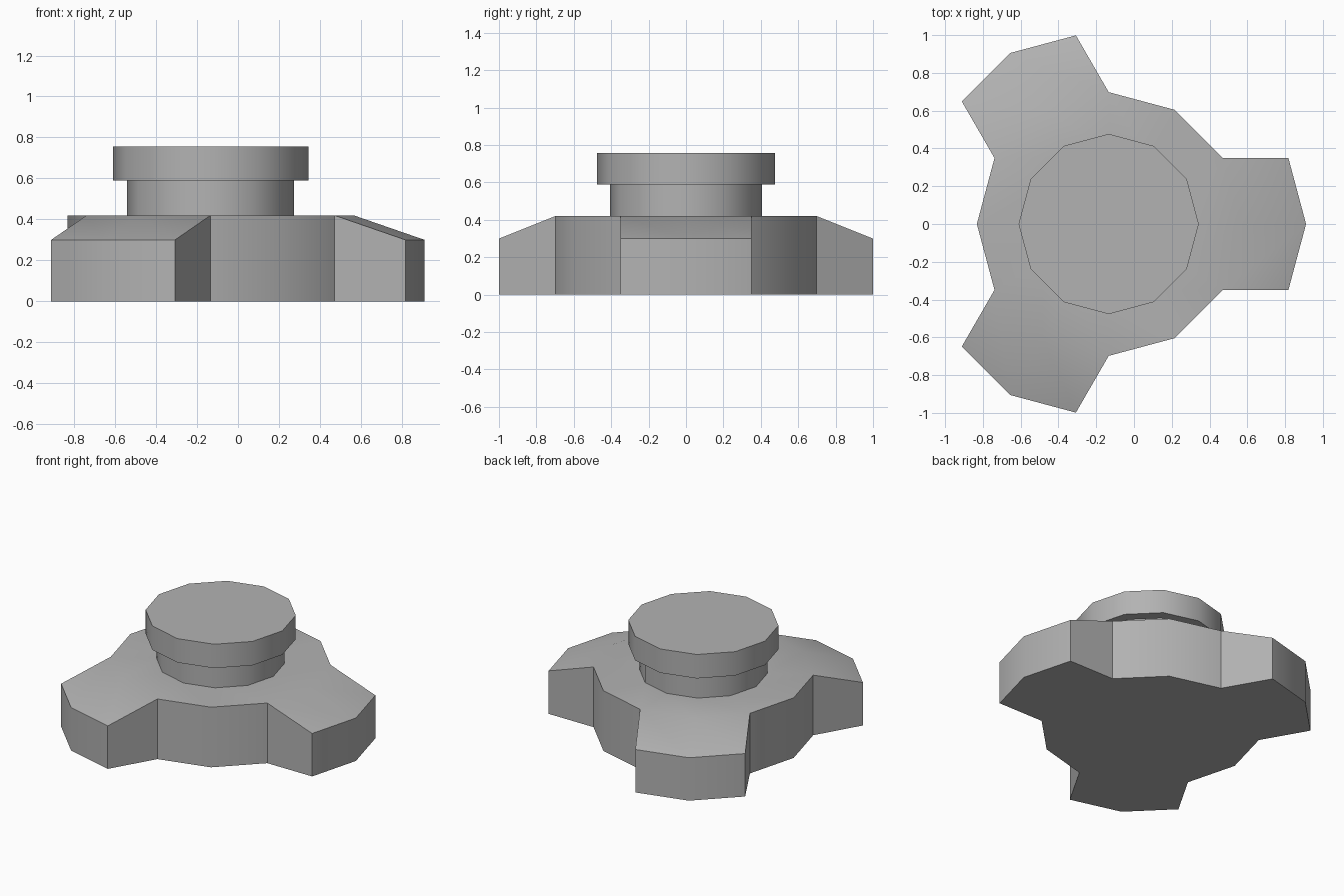
import bpy, bmesh
from math import sin, cos, radians

if "Cube" in bpy.data.objects:
    bpy.data.objects.remove(bpy.data.objects["Cube"])

CX = -0.134           # axis of the knob
SIDES = 12
HUB_R, NECK_R, CAP_R = 0.698, 0.407, 0.477
LOBE = 0.347          # how far each lobe sticks out
TOP, LOBE_TOP = 0.42, 0.30

grey = bpy.data.materials.new("dark_grey")
grey.diffuse_color = (0.45, 0.45, 0.45, 1)
grey.use_nodes = True
grey.node_tree.nodes["Principled BSDF"].inputs["Base Color"].default_value = grey.diffuse_color


def ring(bm, r, z):
    return [bm.verts.new((CX + r * cos(radians(30 * i)), r * sin(radians(30 * i)), z))
            for i in range(SIDES)]


def bridge(bm, a, b):
    for i in range(len(a)):
        j = (i + 1) % len(a)
        bm.faces.new((a[i], a[j], b[j], b[i]))


def finish(bm, name):
    bmesh.ops.recalc_face_normals(bm, faces=bm.faces)
    me = bpy.data.meshes.new(name)
    bm.to_mesh(me)
    bm.free()
    me.materials.append(grey)
    ob = bpy.data.objects.new(name, me)
    bpy.context.collection.objects.link(ob)
    bpy.ops.object.select_all(action='DESELECT')
    ob.select_set(True)
    bpy.context.view_layer.objects.active = ob
    bpy.ops.object.shade_smooth_by_angle(angle=radians(35))


# Base: twelve-sided hub with three sloping lobes
bm = bmesh.new()
inner, top = ring(bm, NECK_R, TOP), ring(bm, HUB_R, TOP)
bridge(bm, inner, top)
outline = []
for k in range(3):
    a = radians(120 * k)
    hub = [top[(4 * k + i) % SIDES] for i in (-1, 0, 1)]
    tip = [bm.verts.new((v.co.x + LOBE * cos(a), v.co.y + LOBE * sin(a), LOBE_TOP))
           for v in hub]
    for i in (0, 1):
        bm.faces.new((hub[i], tip[i], tip[i + 1], hub[i + 1]))
    outline += [hub[0], *tip, hub[2], top[(4 * k + 2) % SIDES]]
floor = [bm.verts.new((v.co.x, v.co.y, 0)) for v in outline]
bridge(bm, floor, outline)
bm.faces.new(floor[::-1])
finish(bm, "lobed_base")

# Knob: neck with a wider cap
bm = bmesh.new()
rings = [ring(bm, r, z) for r, z in
         ((NECK_R, TOP), (NECK_R, 0.59), (CAP_R, 0.59), (CAP_R, 0.757))]
for a, b in zip(rings, rings[1:]):
    bridge(bm, a, b)
bm.faces.new(rings[-1])
finish(bm, "knob")
